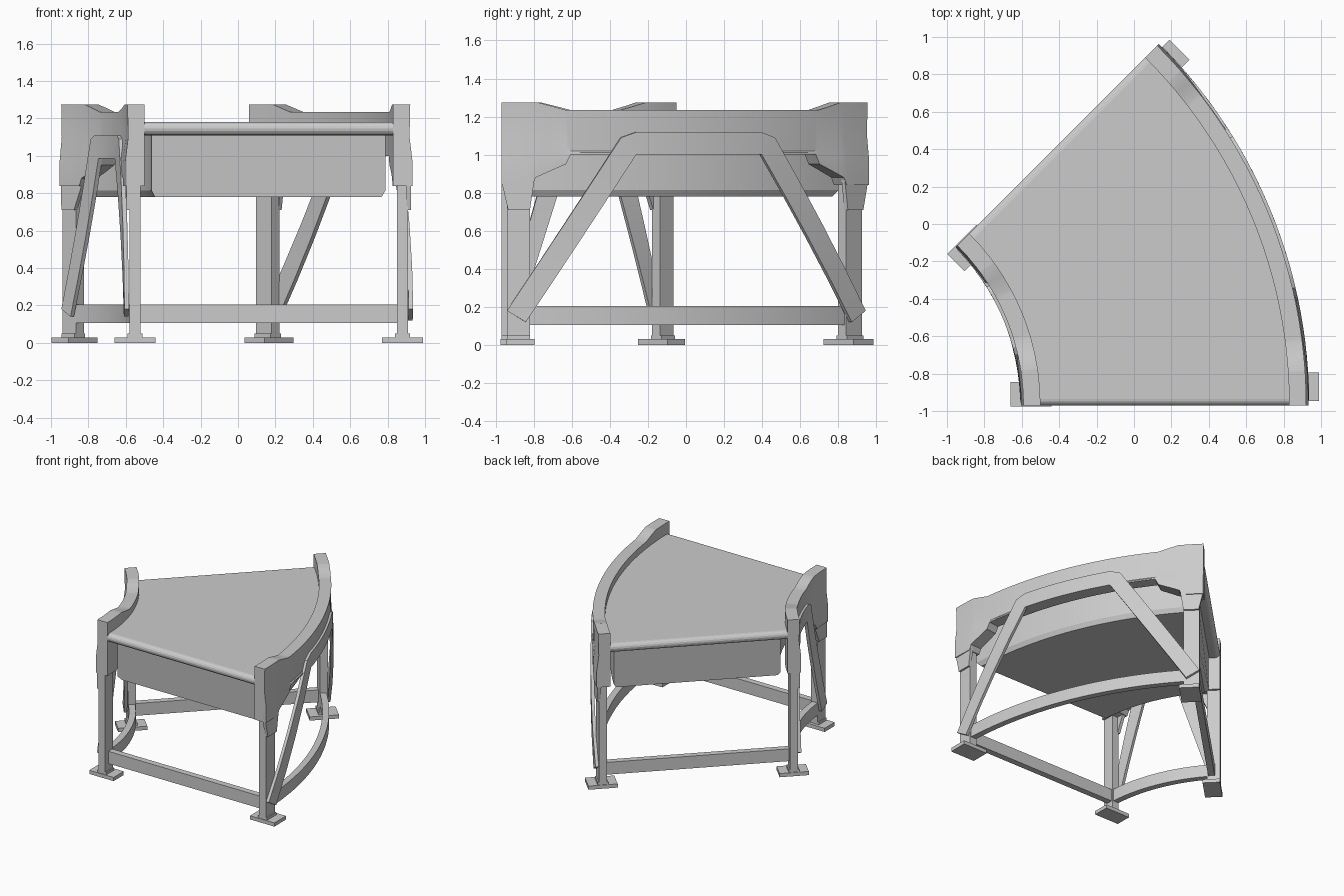
import bpy, bmesh
from math import sin, cos, asin, radians

if "Cube" in bpy.data.objects:
    bpy.data.objects.remove(bpy.data.objects["Cube"])

CX, CY, A = -1.80, -0.97, radians(45)   # arc centre and sector angle


def polar(r, a, z):
    return (CX + r * cos(a), CY + r * sin(a), z)


def local(r, s, z, rear):
    # r along the end line, s inward from the end line
    if not rear:
        return (CX + r, CY + s, z)
    return (CX + r * cos(A) + s * sin(A), CY + r * sin(A) - s * cos(A), z)


def loft(name, rings):
    bm = bmesh.new()
    vs = [[bm.verts.new(p) for p in ring] for ring in rings]
    n = len(vs[0])
    for a, b in zip(vs, vs[1:]):
        for i in range(n):
            j = (i + 1) % n
            bm.faces.new((a[i], a[j], b[j], b[i]))
    bm.faces.new(vs[0])
    bm.faces.new(vs[-1])
    bmesh.ops.recalc_face_normals(bm, faces=bm.faces)
    me = bpy.data.meshes.new(name)
    bm.to_mesh(me)
    bm.free()
    ob = bpy.data.objects.new(name, me)
    bpy.context.collection.objects.link(ob)
    bpy.ops.object.select_all(action='DESELECT')
    ob.select_set(True)
    bpy.context.view_layer.objects.active = ob
    bpy.ops.object.shade_smooth_by_angle(angle=radians(20))
    return ob


def sector(name, profile, n=20):
    # profile points: radius, height, inset from both end lines
    rings = []
    for i in range(n + 1):
        t = i / n
        ring = []
        for r, z, d in profile:
            e = asin(d / r)
            ring.append(polar(r, e + (A - 2 * e) * t, z))
        rings.append(ring)
    return loft(name, rings)


def block(name, r0, r1, s0, s1, z0, z1, rear):
    return loft(name, [[local(r, s, z, rear) for r, s in
                        ((r0, s0), (r1, s0), (r1, s1), (r0, s1))] for z in (z0, z1)])


def lerp(table, x):
    for (x0, y0), (x1, y1) in zip(table, table[1:]):
        if x <= x1:
            return y0 + (y1 - y0) * (x - x0) / (x1 - x0)
    return table[-1][1]


# Belt bed with rounded ends
sector("belt_bed", [(1.28, 1.11, .035), (2.65, 1.11, .035), (2.65, 1.18, .035), (1.28, 1.18, .035)], 24)
for rear in (False, True):
    rings = []
    for r in (1.28, 2.65):
        rings.append([local(r, .035 + .035 * cos(radians(k * 22.5)),
                            1.145 + .035 * sin(radians(k * 22.5)), rear) for k in range(16)])
    loft("end_roller", rings)

# Housing under the belt with chamfered lower ends
sector("under_housing", [(1.36, .78, .11), (2.57, .78, .11), (2.59, .815, .08), (2.59, 1.115, .08),
                         (1.34, 1.115, .08), (1.34, .815, .08)])

TOP = [(0, 1.275), (.19, 1.275), (.34, 1.235), (9, 1.235)]
BOTTOM = [(0, .84), (.16, .84), (.18, .88), (.34, .95), (.365, 1.0), (9, 1.0)]
CREASE = [(0, 1.10), (.17, 1.10), (.36, 1.02), (9, 1.02)]

# Angle and height of the outside and inside edge of half an A-brace
BRACES = {"outer": [((.6, .18), (2.7, .12)), ((13.3, 1.09), (15, 1.0)), ((15, 1.118), (16, 1.0)), ((22.5, 1.118), (22.5, 1.0))],
          "inner": [((.8, .18), (4.3, .14)), ((13.0, 1.09), (17, .985)), ((15, 1.11), (18, .985)), ((22.5, 1.11), (22.5, .985))]}

for side, face, out in (("outer", 2.725, 1), ("inner", 1.205, -1)):
    length = face * A
    back = face - out * .095

    # Side guard: taller and deeper at both ends
    half = [0, .08, .16, .18, .19, .26, .34, .365]
    m = 16
    mid = [.365 + (length - .73) * i / m for i in range(1, m)]
    rings = []
    for s in half + mid + [length - h for h in reversed(half)]:
        q = min(s, length - s)
        zb = lerp(BOTTOM, q)
        bulge = lerp([(0, .008), (.17, .008), (.36, 0), (9, 0)], q)
        zc = lerp(CREASE, q)
        pts = [(back, lerp(TOP, q)), (face - out * .004, lerp(TOP, q)), (face - out * .008, zc),
               (face + out * bulge, zb + (zc - zb) * .5), (face + out * bulge, zb), (back, zb)]
        rings.append([polar(r, s / face, z) for r, z in pts])
    loft(side + "_guard", rings)

    # A-shaped brace wrapped on the face
    b = BRACES[side]
    steps = []
    for p, q in zip(b, b[1:]):
        for i in range(4):
            t = i / 4
            steps.append([tuple(u + (v - u) * t for u, v in zip(p[k], q[k])) for k in (0, 1)])
    steps.append(list(b[-1]))
    steps += [[(45 - e[0], e[1]) for e in st] for st in reversed(steps[:-1])]
    rings = []
    for (a0, z0), (a1, z1) in steps:
        r0, r1 = face - out * .012, face + out * .012
        rings.append([polar(r0, radians(a0), z0), polar(r1, radians(a0), z0),
                      polar(r1, radians(a1), z1), polar(r0, radians(a1), z1)])
    loft(side + "_brace", rings)

    # Curved lower rail
    c = 2.68 if out > 0 else 1.25
    sector(side + "_lower_rail", [(c - .025, .105, .08), (c + .025, .105, .08), (c + .025, .205, .08), (c - .025, .205, .08)])

    # Legs, feet and tapered leg brackets
    s0, s1 = (.03, .15) if out > 0 else (.0, .10)
    for rear in (False, True):
        block(side + "_leg", c - .03, c + .03, s0, s1, .03, .95, rear)
        block(side + "_foot_collar", c - .04, c + .04, s0, s1, .02, .05, rear)
        block(side + "_foot", c - .11, c + .11, s0 - .005, s1 + .025, 0, .03, rear)
        shape = [(0.0, .86), (s0 + .005, .71), (s1, .71), (.175, .88), (.175, .95), (0, .95)]
        loft(side + "_leg_bracket", [[local(r, s, z, rear) for s, z in shape]
                                     for r in (c + out * .02, c + out * .045)])

# Straight lower rails between the legs at each end
for rear in (False, True):
    block("end_lower_rail", 1.25, 2.68, .04, .09, .105, .205, rear)
